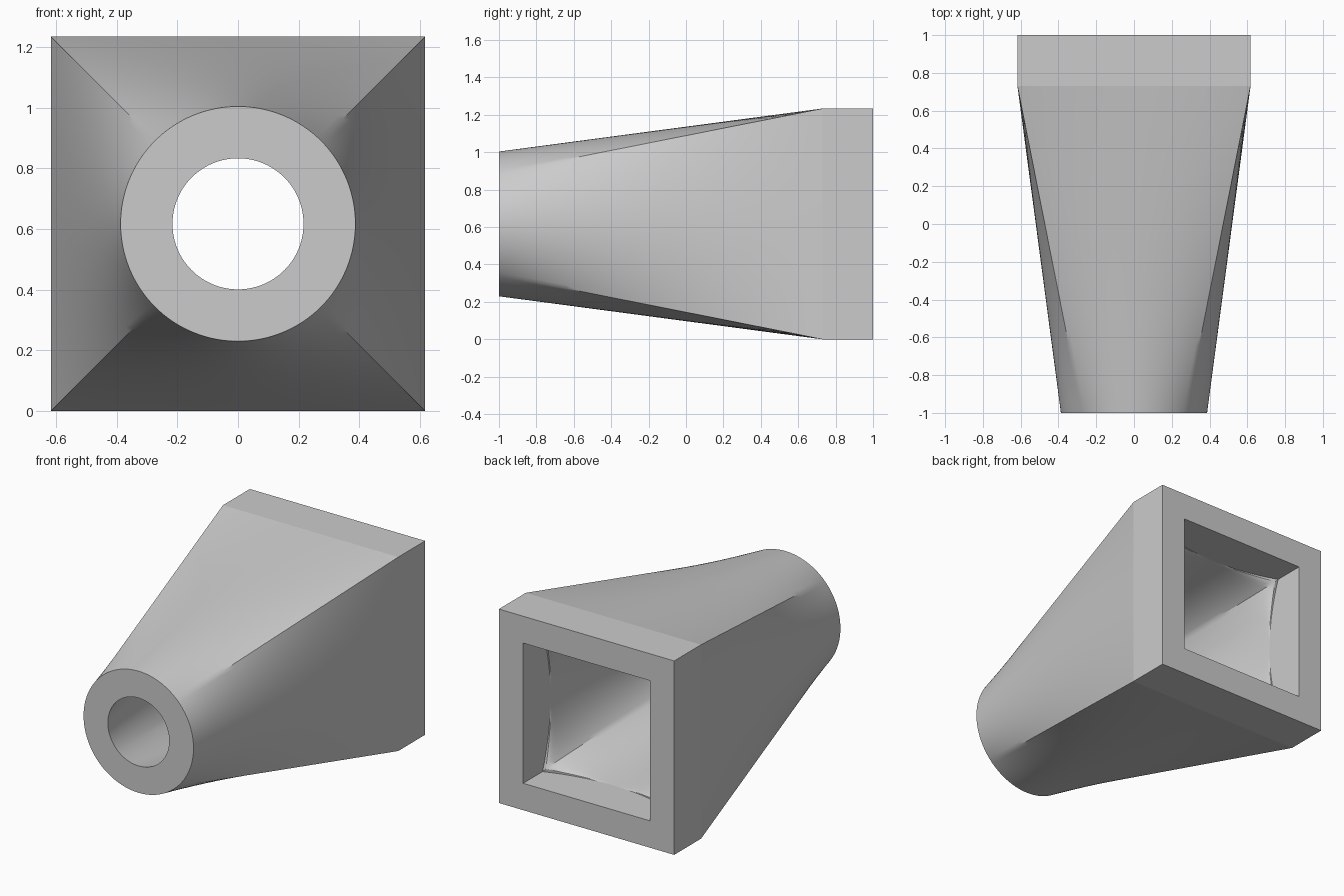
import bpy, bmesh
from math import pi, cos, sin, radians

cube = bpy.data.objects.get("Cube")
if cube:
    bpy.data.objects.remove(cube)

SEG = 128               # points around each section
OUT_R, IN_R = 0.387, 0.216
OUT_H, IN_H = 0.617, 0.446
MID_Z = OUT_H


def section(half, radius, blend, y_square, y_round, t, bow=0.0):
    """Ring between a square and a circle; t moves it along, blend rounds it."""
    pts = []
    for i in range(SEG):
        side, k = divmod(i, SEG // 4)
        s = 2 * k / (SEG // 4) - 1              # -1..1 along one side
        a = s * pi / 4
        size = (1 - t) * half + t * radius
        u = size * ((1 - blend) + blend * cos(a))
        v = size * ((1 - blend) * s + blend * sin(a))
        y = (1 - t) * (y_square + bow * s * s) + t * y_round
        c, d = [(1, 0), (0, 1), (-1, 0), (0, -1)][side]
        pts.append((u * c - v * d, y, MID_Z + u * d + v * c))
    return pts


def ruled(t):
    """True straight-line loft of the outer skin."""
    blend = t * OUT_R / ((1 - t) * OUT_H + t * OUT_R)
    return section(OUT_H, OUT_R, blend, 0.73, -1, t)


# Outer square collar and tapering skin
rings = [section(OUT_H, OUT_R, 0, 1, -1, 0)]
STEPS = 24
rings += [ruled(i / STEPS) for i in range(STEPS + 1)]
# Bore, flaring back into the bowed edge of the square pocket
for i in range(STEPS + 1):
    t = (1 - i / STEPS) ** 2
    rings.append(section(IN_H, IN_R, t ** 0.3, 0.725, -1, t, 0.08))
rings.append(section(IN_H, IN_R, 0, 1, -1, 0))

bm = bmesh.new()
loops = [[bm.verts.new(p) for p in r] for r in rings]
for j, ring in enumerate(loops):
    nxt = loops[(j + 1) % len(loops)]
    for i in range(SEG):
        k = (i + 1) % SEG
        bm.faces.new((ring[i], ring[k], nxt[k], nxt[i]))
bmesh.ops.recalc_face_normals(bm, faces=bm.faces)

# Smooth skin with crisp corners, and a crisp line where the taper meets the collar
collar_line = set(loops[1])
pocket = set(loops[-2])
for f in bm.faces:
    f.smooth = True
for e in bm.edges:
    on_line = all(v in collar_line for v in e.verts) or all(v in pocket for v in e.verts)
    e.smooth = not on_line and e.calc_face_angle(0) < radians(30)

mesh = bpy.data.meshes.new("square_to_round_adapter")
bm.to_mesh(mesh)
bm.free()
adapter = bpy.data.objects.new("square_to_round_adapter", mesh)
bpy.context.collection.objects.link(adapter)

# Plain grey material
grey = bpy.data.materials.new("light_grey")
grey.use_nodes = True
colour = (0.6, 0.6, 0.6, 1)
grey.diffuse_color = colour
grey.node_tree.nodes["Principled BSDF"].inputs["Base Color"].default_value = colour
mesh.materials.append(grey)
